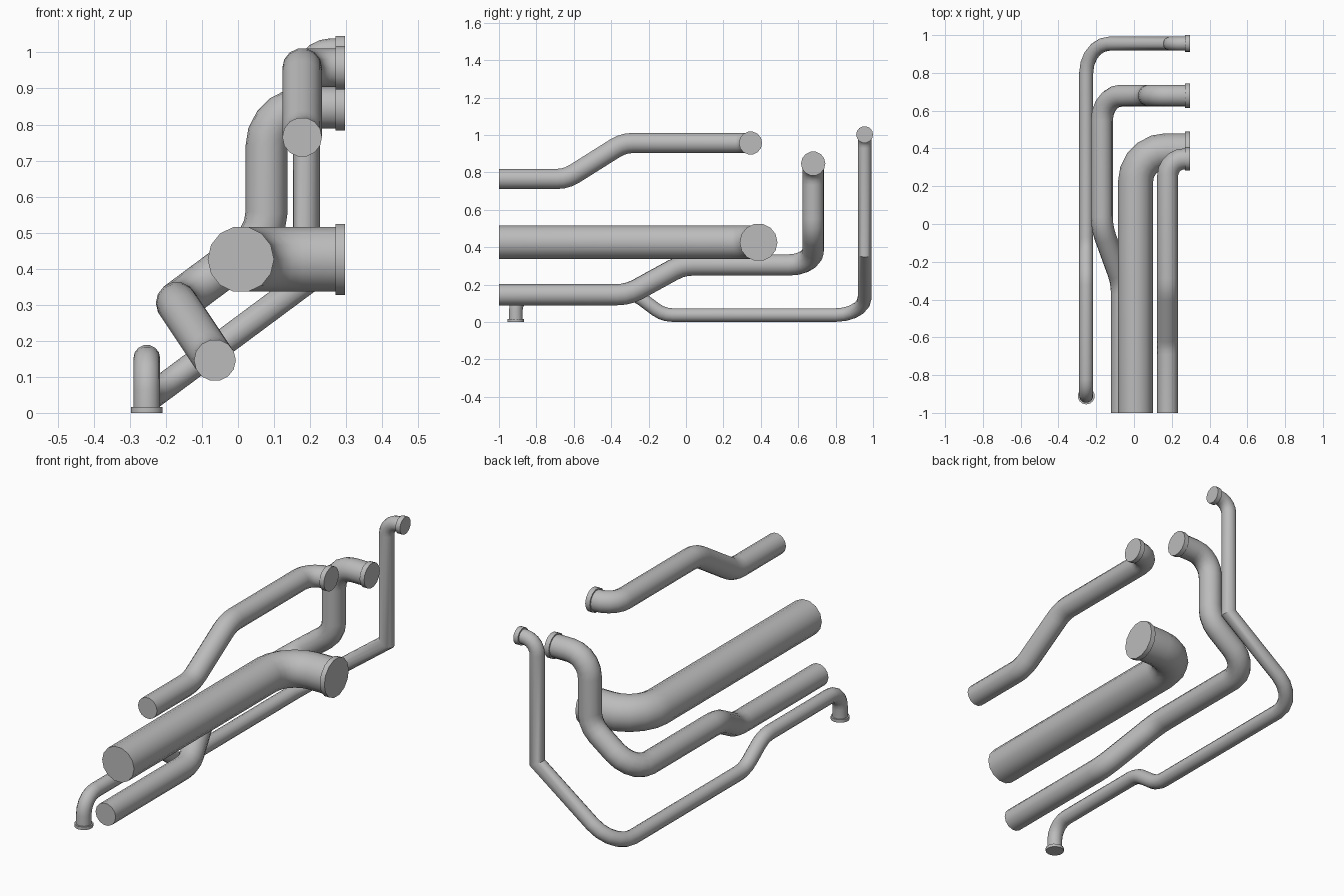
import bpy, bmesh, math
from mathutils import Vector, Matrix

if "Cube" in bpy.data.objects:
    bpy.data.objects.remove(bpy.data.objects["Cube"], do_unlink=True)

SIDES = 14
END_X = 0.297      # plane of the side flanges
FLANGE = 0.026     # flange thickness

metal = bpy.data.materials.new("grey_metal")
metal.use_nodes = True
GREY = (0.5, 0.5, 0.5, 1)
metal.diffuse_color = GREY
metal.node_tree.nodes["Principled BSDF"].inputs["Base Color"].default_value = GREY


def rounded_path(corners):
    """Corners are (x, y, z, bend radius); returns points with arcs at the bends."""
    pts = [Vector(c[:3]) for c in corners]
    path = [pts[0]]
    for i in range(1, len(pts) - 1):
        p, radius = pts[i], corners[i][3]
        a, b = (p - pts[i - 1]).normalized(), (pts[i + 1] - p).normalized()
        turn = a.angle(b)
        if radius == 0:
            path.append(p)
            continue
        start = p - a * radius * math.tan(turn / 2)
        inward = (b - a * a.dot(b)).normalized()
        steps = max(3, round(turn / math.radians(20)))
        for k in range(steps + 1):
            t = turn * k / steps
            path.append(start + a * radius * math.sin(t) + inward * radius * (1 - math.cos(t)))
    return path + [pts[-1]]


def finish(bm, name):
    bmesh.ops.recalc_face_normals(bm, faces=bm.faces)
    mesh = bpy.data.meshes.new(name)
    bm.to_mesh(mesh)
    bm.free()
    mesh.materials.append(metal)
    obj = bpy.data.objects.new(name, mesh)
    bpy.context.collection.objects.link(obj)
    bpy.ops.object.select_all(action='DESELECT')
    obj.select_set(True)
    bpy.context.view_layer.objects.active = obj
    bpy.ops.object.shade_smooth_by_angle(angle=math.radians(35))


def pipe(name, radius, corners):
    """Sweep a ring along the path, mitring it at every joint."""
    path = rounded_path(corners)
    dirs = [(q - p).normalized() for p, q in zip(path, path[1:])]
    u = Vector((1, 0, 0))
    v = dirs[0].cross(u)
    ring = [path[0] + radius * (u * math.cos(t) + v * math.sin(t))
            for t in (2 * math.pi * k / SIDES for k in range(SIDES))]
    bm = bmesh.new()
    prev = [bm.verts.new(c) for c in ring]
    bm.faces.new(prev)
    for i, d in enumerate(dirs):
        p = path[i + 1]
        n = d + dirs[i + 1] if i + 1 < len(dirs) else d
        ring = [c + d * ((p - c).dot(n) / d.dot(n)) for c in ring]
        new = [bm.verts.new(c) for c in ring]
        for k in range(SIDES):
            j = (k + 1) % SIDES
            bm.faces.new((prev[k], prev[j], new[j], new[k]))
        prev = new
    bm.faces.new(prev)
    finish(bm, name)


def flange(name, radius, centre, depth, rotation):
    bm = bmesh.new()
    bmesh.ops.create_cone(bm, cap_ends=True, segments=SIDES, radius1=radius,
                          radius2=radius, depth=depth,
                          matrix=Matrix.Translation(centre) @ rotation)
    finish(bm, name)


def side_flange(name, radius, y, z):
    flange(name, radius, (END_X - FLANGE / 2, y, z), FLANGE,
           Matrix.Rotation(math.pi / 2, 4, 'Y'))


PIPE_END = END_X - 0.004

# Large straight pipe with one elbow
pipe("large_pipe", 0.092, [
    (0.008, -1, 0.426, 0), (0.008, 0.388, 0.426, 0.165), (PIPE_END, 0.388, 0.426, 0)])
side_flange("large_pipe_flange", 0.101, 0.388, 0.426)

# Upper pipe with a step in height
pipe("upper_pipe", 0.055, [
    (0.178, -1, 0.765, 0), (0.178, -0.64, 0.765, 0.17), (0.178, -0.335, 0.957, 0.17),
    (0.178, 0.345, 0.957, 0.09), (PIPE_END, 0.345, 0.957, 0)])
side_flange("upper_pipe_flange", 0.062, 0.345, 0.957)

# Lower pipe that shifts sideways, climbs and turns out
pipe("lower_pipe", 0.058, [
    (-0.064, -1, 0.146, 0), (-0.064, -0.31, 0.146, 0.2), (-0.17, -0.02, 0.305, 0.2),
    (-0.17, 0.68, 0.305, 0.13), (0.079, 0.68, 0.49, 0.13),
    (0.079, 0.68, 0.847, 0.11), (PIPE_END, 0.68, 0.847, 0)])
side_flange("lower_pipe_flange", 0.065, 0.68, 0.847)

# Thin pipe from the floor flange to the tall riser
pipe("thin_pipe", 0.037, [
    (-0.253, -0.91, 0.003, 0), (-0.253, -0.91, 0.152, 0.09), (-0.253, -0.275, 0.152, 0.15),
    (-0.253, -0.122, 0.037, 0.15), (-0.253, 0.955, 0.037, 0.155),
    (0.19, 0.955, 0.366, 0), (0.19, 0.955, 1.002, 0.07), (PIPE_END, 0.955, 1.002, 0)])
side_flange("thin_pipe_flange", 0.045, 0.955, 1.002)
flange("floor_flange", 0.045, (-0.253, -0.91, 0.008), 0.016, Matrix.Identity(4))
